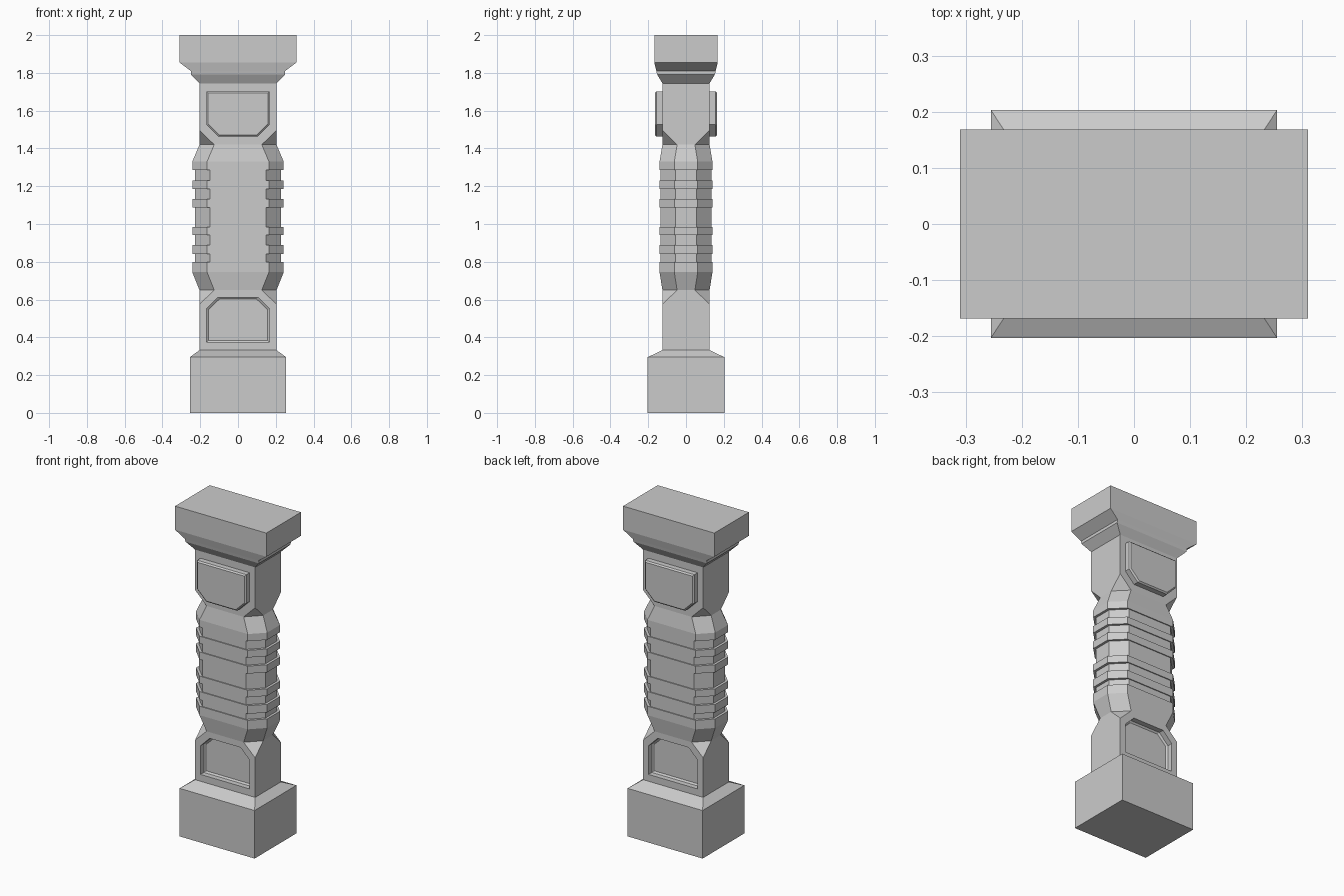
import bpy, bmesh

if "Cube" in bpy.data.objects:
    bpy.data.objects.remove(bpy.data.objects["Cube"])


def make_object(name, rings):
    """Skin a closed solid through rings of equal point count."""
    bm = bmesh.new()
    vs = [[bm.verts.new(p) for p in ring] for ring in rings]
    n = len(vs[0])
    for a, b in zip(vs, vs[1:]):
        for i in range(n):
            j = (i + 1) % n
            bm.faces.new((a[i], a[j], b[j], b[i]))
    bm.faces.new(vs[0][::-1])
    bm.faces.new(vs[-1])
    bmesh.ops.remove_doubles(bm, verts=bm.verts[:], dist=0.0005)
    bmesh.ops.recalc_face_normals(bm, faces=bm.faces[:])
    mesh = bpy.data.meshes.new(name)
    bm.to_mesh(mesh)
    bm.free()
    ob = bpy.data.objects.new(name, mesh)
    bpy.context.collection.objects.link(ob)
    return ob


def rect(x, y, z):
    return [(-x, -y, z), (x, -y, z), (x, y, z), (-x, y, z)]


def octagon(x, y, z, c):
    return [(-x + c, -y, z), (x - c, -y, z), (x, -y + c, z), (x, y - c, z),
            (x - c, y, z), (-x + c, y, z), (-x, y - c, z), (-x, -y + c, z)]


def panel(name, zc, flip, side, steps):
    """Plate with two clipped corners; steps are (depth y, edge inset)."""
    hx, hz, c = 0.167, 0.119, 0.062
    outline = [(-hx, hz), (hx, hz), (hx, c - hz), (hx - c, -hz),
               (c - hx, -hz), (-hx, c - hz)]
    rings = [[(x * (1 - d / hx), side * y, zc + flip * z * (1 - d / hz))
              for x, z in outline] for y, d in steps]
    return make_object(name, rings)


# Base block with sloped top
make_object("base", [rect(0.255, 0.203, 0), rect(0.255, 0.203, 0.295),
                     rect(0.204, 0.125, 0.332)])

# Shaft: square ends blending into a banded, chamfered middle
C = 0.078
BIG, SMALL = (0.242, 0.14), (0.227, 0.134)
rings = [octagon(0.204, 0.125, 0.32, 0), octagon(0.204, 0.125, 0.575, 0),
         octagon(0.204, 0.125, 0.65, C), octagon(*BIG, 0.745, C)]
grooves = [(0.80, 0.84), (0.89, 0.942), (0.985, 1.087), (1.133, 1.186), (1.23, 1.286)]
for lo, hi in grooves:
    rings += [octagon(*BIG, lo, C), octagon(*SMALL, lo, C),
              octagon(*SMALL, hi, C), octagon(*BIG, hi, C)]
rings += [octagon(*BIG, 1.33, C), octagon(0.204, 0.125, 1.42, C),
          octagon(0.204, 0.125, 1.497, 0), octagon(0.204, 0.125, 1.76, 0)]
shaft = make_object("shaft", rings)

# Raised upper panels and recessed lower panels, front and back
for side, label in ((-1, "front"), (1, "back")):
    panel(label + "_raised_panel", 1.583, 1, side,
          [(0.11, 0), (0.157, 0), (0.165, 0.008)])
    cutter = panel(label + "_recess_cutter", 0.493, -1, side,
                   [(0.15, 0), (0.093, 0), (0.085, 0.01)])
    mod = shaft.modifiers.new("recess", 'BOOLEAN')
    mod.operation, mod.solver, mod.object = 'DIFFERENCE', 'EXACT', cutter
    bpy.context.view_layer.objects.active = shaft
    bpy.ops.object.modifier_apply(modifier=mod.name)
    bpy.data.objects.remove(cutter)

# Stepped capital
make_object("capital", [rect(0.204, 0.125, 1.745), rect(0.25, 0.153, 1.792),
                        rect(0.25, 0.157, 1.81), rect(0.31, 0.168, 1.855),
                        rect(0.31, 0.168, 2.0)])
